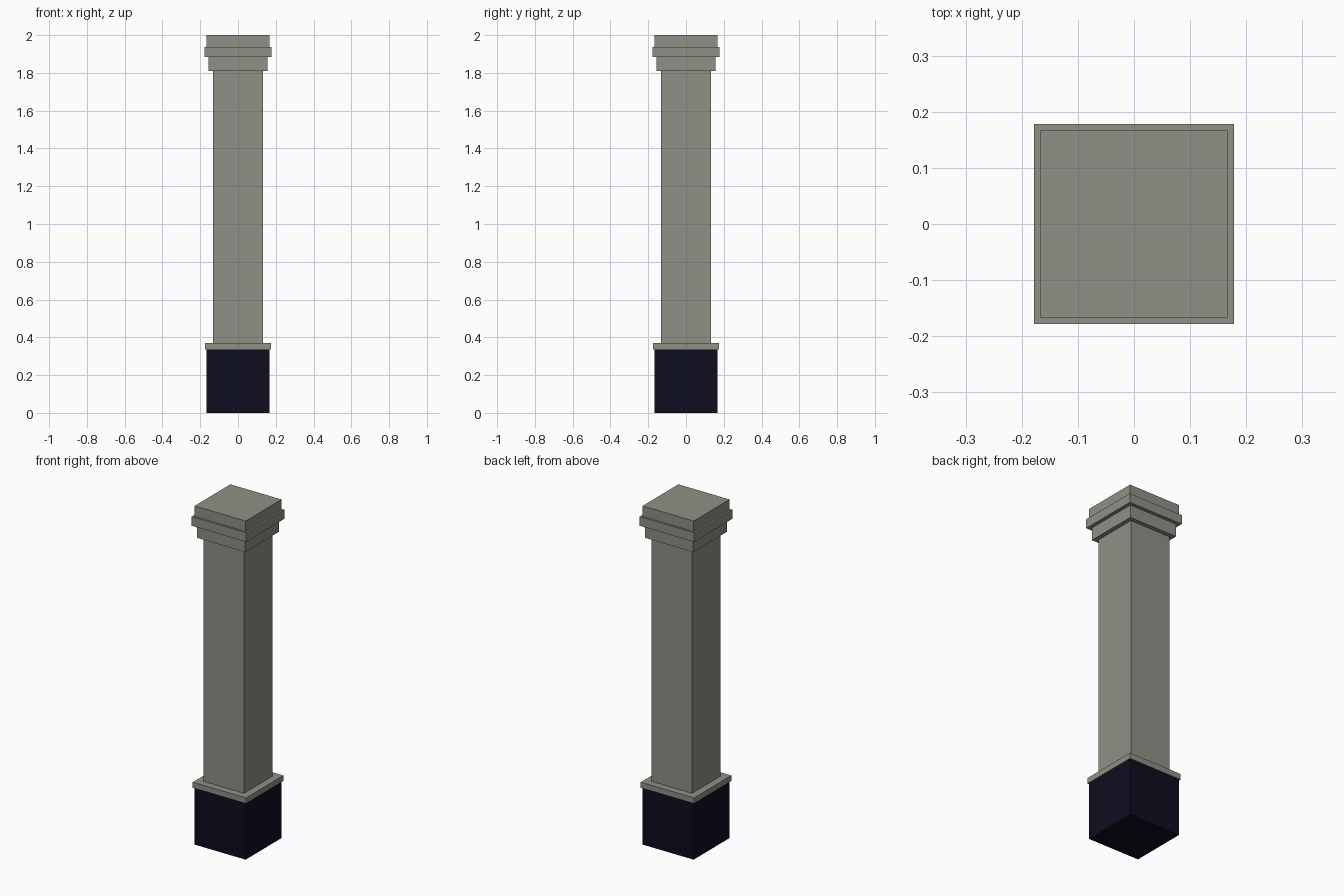
import bpy
import bmesh

if "Cube" in bpy.data.objects:
    bpy.data.objects.remove(bpy.data.objects["Cube"])


def material(name, rgb):
    m = bpy.data.materials.new(name)
    m.diffuse_color = (*rgb, 1.0)
    m.use_nodes = True
    m.node_tree.nodes["Principled BSDF"].inputs["Base Color"].default_value = m.diffuse_color
    return m


stone = material("warm grey stone", (0.28, 0.272, 0.24))
navy = material("dark navy", (0.004, 0.004, 0.0145))


def block(name, half, z0, z1, mat):
    """Square block centred on the z axis, from z0 to z1."""
    bm = bmesh.new()
    bmesh.ops.create_cube(bm, size=1.0)
    for v in bm.verts:
        v.co = (v.co.x * 2 * half, v.co.y * 2 * half, z0 + (v.co.z + 0.5) * (z1 - z0))
    mesh = bpy.data.meshes.new(name)
    bm.to_mesh(mesh)
    bm.free()
    mesh.materials.append(mat)
    bpy.context.collection.objects.link(bpy.data.objects.new(name, mesh))


# Pillar parts stacked from the ground up: name, half width, height, colour
parts = [
    ("base", 0.167, 0.336, navy),
    ("base_trim", 0.174, 0.369, stone),
    ("shaft", 0.132, 1.81, stone),
    ("capital_lower", 0.157, 1.884, stone),
    ("capital_band", 0.178, 1.938, stone),
    ("capital_top", 0.167, 2.0, stone),
]
z = 0.0
for name, half, top, mat in parts:
    block(name, half, z, top, mat)
    z = top
